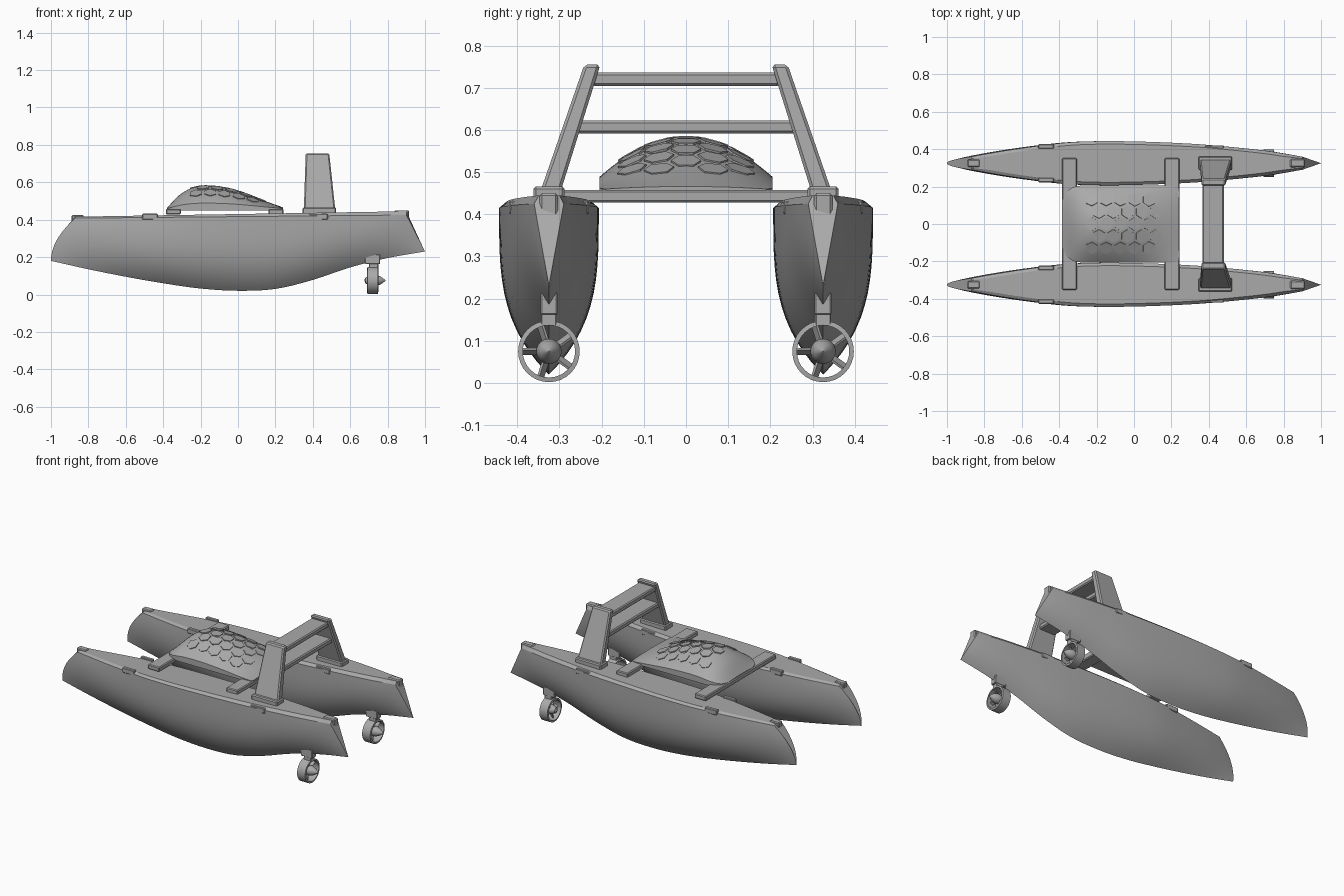
import bpy, bmesh, math
from mathutils import Vector, Matrix

cube = bpy.data.objects.get("Cube")
if cube:
    bpy.data.objects.remove(cube, do_unlink=True)

grey = bpy.data.materials.new("light_grey")
grey.use_nodes = True
colour = (0.4, 0.4, 0.4, 1)
grey.diffuse_color = colour
grey.node_tree.nodes["Principled BSDF"].inputs["Base Color"].default_value = colour


def make(name, verts, faces, bevel=0, angle=35):
    """Create an object with consistent normals and sharp-edged smoothing."""
    bm = bmesh.new()
    vs = [bm.verts.new(v) for v in verts]
    for f in faces:
        bm.faces.new([vs[i] for i in f])
    bmesh.ops.remove_doubles(bm, verts=bm.verts, dist=1e-5)
    bmesh.ops.recalc_face_normals(bm, faces=bm.faces)
    mesh = bpy.data.meshes.new(name)
    bm.to_mesh(mesh)
    bm.free()
    mesh.materials.append(grey)
    ob = bpy.data.objects.new(name, mesh)
    bpy.context.scene.collection.objects.link(ob)
    if bevel:
        mod = ob.modifiers.new("Bevel", 'BEVEL')
        mod.width, mod.segments = bevel, 1
    else:
        bpy.ops.object.select_all(action='DESELECT')
        ob.select_set(True)
        bpy.context.view_layer.objects.active = ob
        bpy.ops.object.shade_smooth_by_angle(angle=math.radians(angle))
    return ob


def loft(rings, caps=True, closed=False):
    """Join equal-length rings of points into a skin."""
    n, m = len(rings[0]), len(rings)
    verts = [p for ring in rings for p in ring]
    faces = [(i * n + j, i * n + (j + 1) % n, (i + 1) % m * n + (j + 1) % n, (i + 1) % m * n + j)
             for i in range(m if closed else m - 1) for j in range(n)]
    if caps and not closed:
        faces += [tuple(range(n)), tuple(range((m - 1) * n, m * n))]
    return verts, faces


def rect(x0, x1, y0, y1, z):
    return [(x0, y0, z), (x1, y0, z), (x1, y1, z), (x0, y1, z)]


def block(name, x, y, z, bevel=0.003):
    return make(name, *loft([rect(*x, *y, z[0]), rect(*x, *y, z[1])]), bevel)


def lathe(name, profile, centre, closed, steps=32):
    """Revolve (radius, x) points about an axis parallel to x."""
    rings = []
    for r, x in profile:
        rings.append([Vector(centre) + Vector((x, r * math.cos(a), r * math.sin(a)))
                      for a in (2 * math.pi * k / steps for k in range(steps))])
    return make(name, *loft(rings, closed=closed))


def curve(values, t):
    """Smooth interpolation through evenly spaced values, t from 0 to 1."""
    n = len(values) - 1
    t = min(max(t, 0), 1) * n
    i = min(int(t), n - 1)
    f = t - i
    b, c = values[i], values[i + 1]
    a = values[i - 1] if i else 2 * b - c
    d = values[i + 2] if i + 2 <= n else 2 * c - b
    return b + 0.5 * f * (c - a + f * (2 * a - 5 * b + 4 * c - d + f * (3 * (b - c) + d - a)))


def lerp(a, b, t):
    return a + (b - a) * t


KEEL = [.18, .135, .095, .06, .032, .02, .03, .078, .145, .195, .23]
BEAM = [.035, .066, .092, .112, .118, .116, .11, .1, .084, .064, .035]


# Hulls: raked sections that are V-shaped at the ends and full amidships
def hull(name, cy):
    rings = []
    for i in range(49):
        t = i / 48
        w, k = curve(BEAM, t), curve(KEEL, t)
        sheer = lerp(.408, .425, t)
        power = 1 + 2.5 * min(1, 4.5 * t * (1 - t)) ** 0.7

        def point(s, side):
            x = lerp(-1 + .13 * s * s, 1 - .1 * s, t)
            return (x, cy + side * w * (1 - (1 - s) ** power), lerp(k, sheer, s))

        steps = [(j / 14) ** 1.3 for j in range(15)]
        ring = [point(s, -1) for s in reversed(steps)] + [point(s, 1) for s in steps[1:]]
        inset, top = w - min(.016, w * .3), lerp(.416, .445, t)
        xd = lerp(-.87, .9, t)
        ring += [(xd, cy + inset, top), (xd, cy - inset, top)]
        rings.append(ring)
    make(name, *loft(rings), angle=20)


for side, label in ((1, "back"), (-1, "front")):
    cy = side * .325
    hull(label + "_hull", cy)

    # Fairleads on the deck edges and rollers at the hull ends
    for x, half, inset in ((-.47, .042, .008), (.43, .05, .012)):
        for edge in (-1, 1):
            y = cy + edge * (curve(BEAM, (x + .87) / 1.77) - inset)
            block(label + "_fairlead", (x - half, x + half), (y - .012, y + .012), (.4, .432), .004)
    block(label + "_stern_roller", (.835, .915), (cy - .022, cy + .022), (.385, .45), .006)
    block(label + "_bow_roller", (-.89, -.825), (cy - .02, cy + .02), (.39, .424), .005)

    # Thruster: bracket, strut, duct, hub and blades
    block(label + "_thruster_bracket", (.68, .76), (cy - .02, cy + .02), (.162, .215))
    block(label + "_thruster_strut", (.7, .75), (cy - .019, cy + .019), (.135, .17))
    centre = (.72, cy, .075)
    lathe(label + "_duct", [(.073, -.028), (.073, .028), (.062, .03), (.062, -.03)], centre, True)
    lathe(label + "_hub", [(.001, -.045), (.016, -.038), (.027, -.015), (.03, .02),
                           (.02, .045), (.001, .07)], centre, False, 24)
    for k in range(5):
        blade = block(label + "_blade", (-.012, .012), (-.003, .003), (.02, .066), 0)
        turn = Matrix.Rotation(math.pi / 2 + k * math.tau / 5, 4, 'X')
        blade.matrix_world = Matrix.Translation(centre) @ turn @ Matrix.Rotation(.5, 4, 'Z')

    # Arch leg leaning inboard, on a foot
    block(label + "_arch_foot", (.345, .525), (cy - .037, cy + .037), (.425, .466), .006)
    bottom = rect(.352, .52, side * .345, side * .297, .455)
    top = rect(.362, .488, side * .241, side * .203, .755)
    make(label + "_arch_leg", *loft([bottom, top]), .007)

# Arch crossbars
for name, z, y in (("upper_bar", .72, .222), ("lower_bar", .607, .262)):
    block(name, (.365, .48), (-y, y), (z - .016, z + .016), .006)

# Beams joining the hulls
for name, x in (("forward_beam", -.345), ("aft_beam", .203)):
    block(name, (x - .04, x + .04), (-.352, .352), (.428, .458), .005)

# Domed pod between the beams
RISE = [.005, .07, .108, .122, .121, .113, .098, .077, .053, .03, .008]


def pod_width(x):
    bow = min(max((x + .38) / .1, 0), 1)
    stern = min(max((.24 - x) / .04, 0), 1)
    return .11 + .08 * math.sqrt(1 - (1 - bow) ** 2) + .015 * math.sqrt(1 - (1 - stern) ** 2)


def pod_height(x, y):
    u = min(1, abs(y) / pod_width(x))
    return .458 + curve(RISE, (x + .38) / .62) * (.25 + .75 * (1 - u * u))


sections = []
for i in range(41):
    x = lerp(-.38, .24, i / 40)
    w = pod_width(x)
    ys = [w * math.sin(math.pi / 2 * j / 12) for j in range(-12, 13)]
    sections.append([(x, -w, .45)] + [(x, y, pod_height(x, y)) for y in ys] + [(x, w, .45)])
make("pod", *loft(sections), angle=40)

# Hexagonal panels lying on the pod
for j in range(-2, 3):
    for i in range(5):
        x, y = -.225 + .076 * i + (.038 if j % 2 else 0), j * .064
        d = .01
        ty = Vector((0, 2 * d, pod_height(x, y + d) - pod_height(x, y - d))).normalized()
        tx = Vector((2 * d, 0, pod_height(x + d, y) - pod_height(x - d, y)))
        n = tx.cross(ty).normalized()
        tx = ty.cross(n)
        mid = Vector((x, y, pod_height(x, y)))
        rings = [[mid + n * h + .036 * (ty * math.cos(k * math.pi / 3) + tx * math.sin(k * math.pi / 3))
                  for k in range(6)] for h in (-.006, .003)]
        make("pod_panel", *loft(rings))
